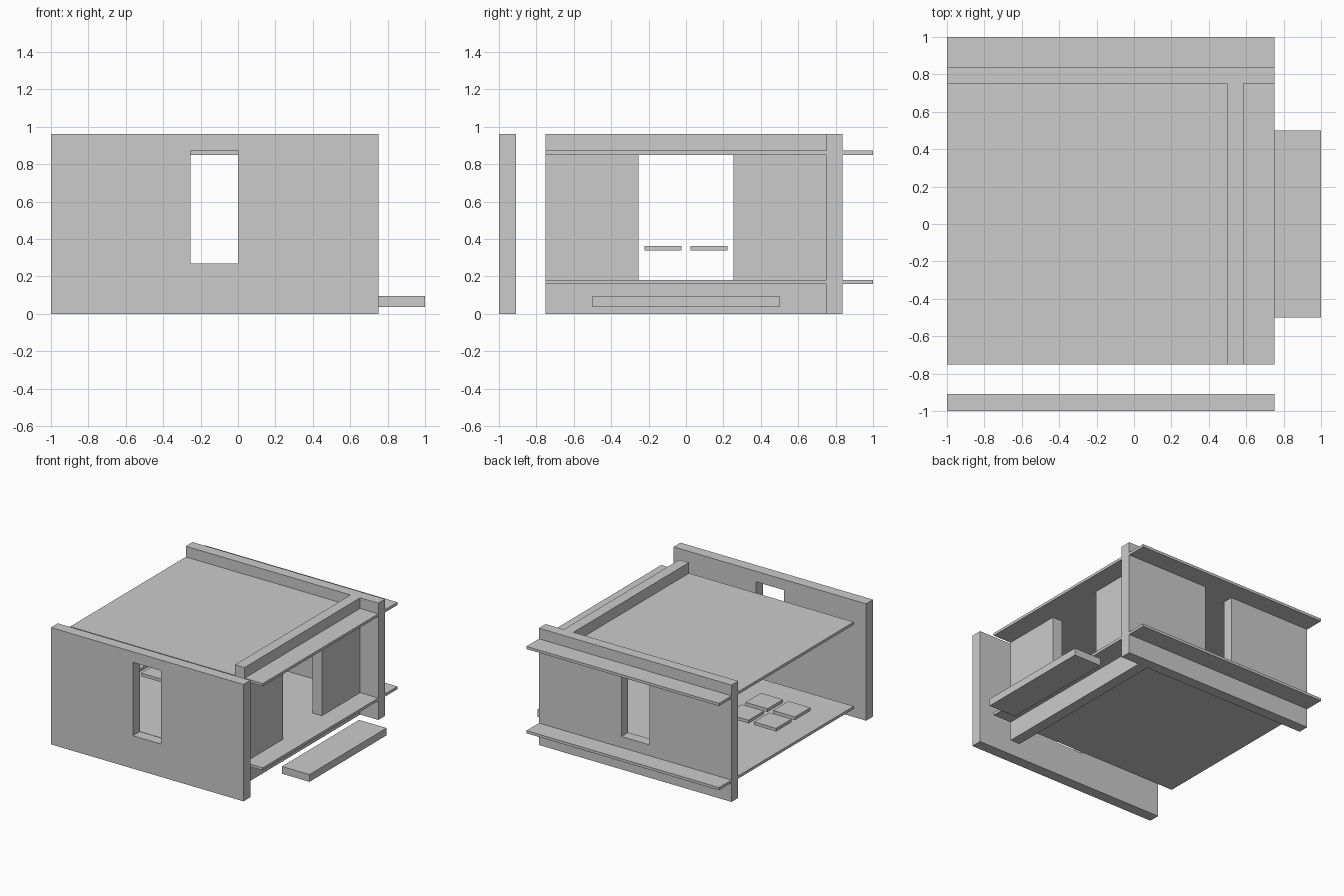
import bpy
import bmesh
from mathutils import Vector

cube = bpy.data.objects.get("Cube")
if cube:
    bpy.data.objects.remove(cube, do_unlink=True)

grey = bpy.data.materials.new("light_grey")
grey.use_nodes = True
grey.diffuse_color = (0.6, 0.6, 0.6, 1)
grey.node_tree.nodes["Principled BSDF"].inputs["Base Color"].default_value = (0.6, 0.6, 0.6, 1)


def finish(name, bm):
    bmesh.ops.recalc_face_normals(bm, faces=bm.faces)
    mesh = bpy.data.meshes.new(name)
    bm.to_mesh(mesh)
    bm.free()
    mesh.materials.append(grey)
    obj = bpy.data.objects.new(name, mesh)
    bpy.context.collection.objects.link(obj)
    return obj


def box(name, xs, ys, zs):
    bm = bmesh.new()
    bmesh.ops.create_cube(bm, size=1)
    for v in bm.verts:
        v.co = Vector([(r[0] + r[1]) / 2 + c * (r[1] - r[0])
                       for c, r in zip(v.co, (xs, ys, zs))])
    return finish(name, bm)


def wall(name, along, depth, height, hole_along, hole_height, runs_along_x):
    """Upright panel with one rectangular opening."""
    def ring(a, h):
        pts = [(a[0], h[0]), (a[1], h[0]), (a[1], h[1]), (a[0], h[1])]
        return [bm.verts.new((p, depth[0], z) if runs_along_x else (depth[0], p, z))
                for p, z in pts]

    bm = bmesh.new()
    outer, inner = ring(along, height), ring(hole_along, hole_height)
    for i in range(4):
        j = (i + 1) % 4
        bm.faces.new((outer[i], outer[j], inner[j], inner[i]))
    ext = bmesh.ops.extrude_face_region(bm, geom=bm.faces[:], use_keep_orig=True)
    t = depth[1] - depth[0]
    bmesh.ops.translate(bm, vec=(0, t, 0) if runs_along_x else (t, 0, 0),
                        verts=[g for g in ext["geom"] if isinstance(g, bmesh.types.BMVert)])
    return finish(name, bm)


width = (-1, 0.75)
full = (0, 0.96)
window_x, window_z = (-0.255, 0), (0.27, 0.873)

# Walls: front and back with windows, side with a wide doorway
wall("front_wall", width, (-1, -0.91), full, window_x, window_z, True)
wall("back_wall", width, (0.75, 0.838), full, window_x, window_z, True)
wall("side_wall", (-0.75, 0.75), (0.498, 0.585), full, (-0.253, 0.253), (0.18, 0.85), False)

# Floor and roof slabs, running past the back and side walls
for name, z in (("floor_slab", 0.158), ("roof_slab", 0.85)):
    box(name, width, (-0.75, 1), (z, z + 0.022))

# Entrance step
box("entrance_step", (0.75, 1), (-0.5, 0.5), (0.036, 0.096))

# Four floating square plates
for i, x in enumerate((-0.875, -0.625)):
    for j, y in enumerate((-0.123, 0.123)):
        box(f"seat_plate_{i}_{j}", (x - 0.1, x + 0.1), (y - 0.1, y + 0.1), (0.337, 0.363))
